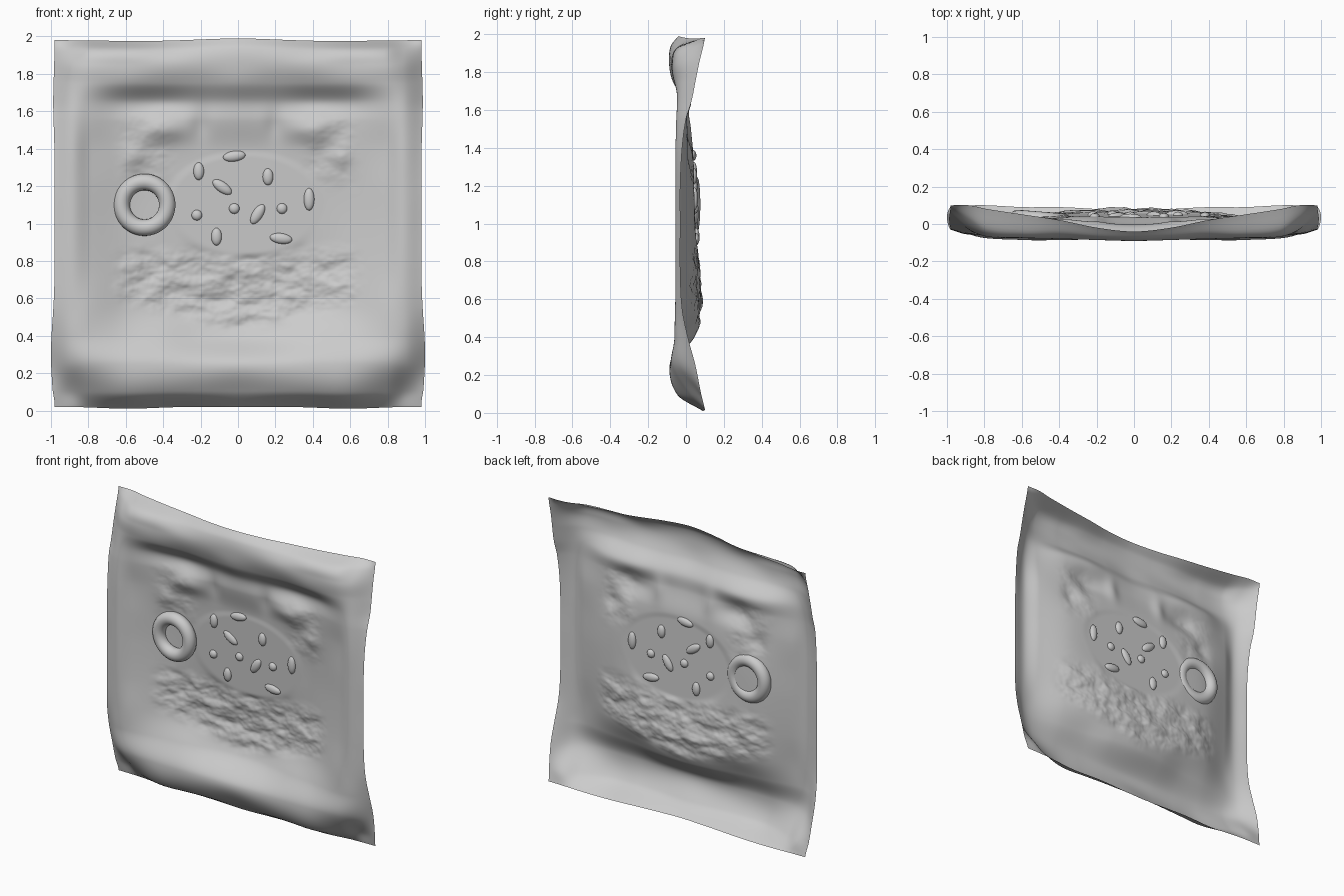
import bpy, bmesh, math
from mathutils import Vector, Matrix, noise

if "Cube" in bpy.data.objects:
    bpy.data.objects.remove(bpy.data.objects["Cube"])

# Relief depths (y) of the sheet for |x| columns and z rows; sides are mirrored
XS = [0, .2, .4, .6, .8, .9, 1]
ZS = [.02, .1, .25, .4, .55, .75, 1.0, 1.2, 1.4, 1.55, 1.65, 1.75, 1.85, 1.93, 1.98]
Y = [
    [.07, .08, .09, .09, .1, .1, .1],
    [-.02, -.03, -.04, -.04, .02, .07, .08],
    [-.08, -.08, -.085, -.085, -.07, -.03, .05],
    [.045, .03, -.01, -.03, -.06, -.05, .01],
    [.075, .075, .055, .015, -.05, -.055, -.02],
    [.068, .068, .06, .03, -.03, -.055, -.03],
    [.05, .05, .05, .035, -.02, -.055, -.03],
    [.045, .045, .045, .03, -.02, -.055, -.03],
    [.035, .035, .03, .015, -.02, -.055, -.02],
    [.0, .005, .005, .005, -.035, -.05, 0],
    [-.01, .005, .025, .01, -.04, -.04, .03],
    [-.07, -.055, -.05, -.06, -.06, -.03, .05],
    [-.09, -.085, -.08, -.075, -.065, -.02, .07],
    [-.08, -.07, -.05, -.05, -.03, .03, .09],
    [-.04, -.02, .02, .05, .08, .1, .1],
]


def curve(ts, vs, t):
    """Smooth cubic through unevenly spaced values."""
    n = len(ts)
    i = max(j for j in range(n - 1) if ts[j] <= t or j == 0)

    def slope(k):
        a, b = max(k - 1, 0), min(k + 1, n - 1)
        if k == 0 and ts is XS:
            return 0
        return (vs[b] - vs[a]) / (ts[b] - ts[a])
    h = ts[i + 1] - ts[i]
    u = min(max((t - ts[i]) / h, 0), 1)
    return ((2*u**3 - 3*u*u + 1) * vs[i] + (u**3 - 2*u*u + u) * h * slope(i)
            + (3*u*u - 2*u**3) * vs[i + 1] + (u**3 - u*u) * h * slope(i + 1))


def step(a, b, t):
    u = min(max((t - a) / (b - a), 0), 1)
    return u * u * (3 - 2 * u)


def bump(x, z, cx, cz, rx, rz):
    return math.exp(-((x - cx) / rx) ** 2 - ((z - cz) / rz) ** 2)


def depth(x, z):
    ax = abs(x)
    y = curve(ZS, [curve(XS, row, ax) for row in Y], z)
    # rounded lumps under the upper roll
    y -= .03 * bump(ax, z, .42, 1.5, .12, .06)
    y -= .02 * bump(ax, z, .56, 1.36, .06, .06)
    y += .015 * bump(ax, z, .2, 1.53, .05, .08)
    # creased band in the lower V and lighter creasing in the upper corners
    low = .38 + .25 * ax
    rough = step(low, low + .1, z) * (1 - step(.75, .92, z)) * (1 - step(.55, .72, ax))
    light = step(1.15, 1.3, z) * (1 - step(1.5, 1.65, z)) * step(.3, .45, ax) * (1 - step(.55, .7, ax))
    n = noise.fractal(Vector((x * 7, 3.1, z * 11)), 1.0, 2.1, 4)
    y += n * (.017 * rough + .007 * light)
    # flat central oval
    d = math.hypot((x - .04) / .46, (z - 1.1) / .3)
    f = 1 - step(.85, 1.0, d)
    return y * (1 - f) + f * (.045 - .04 * (z - 1.1))


# Sheet
N = 220
bm = bmesh.new()
bmesh.ops.create_grid(bm, x_segments=N, y_segments=N, size=1)
for v in bm.verts:
    x, t = v.co.x, v.co.y
    z = 1 + t * .98
    y = depth(x, z)
    sx = .98 + .02 * bump(0, z, 0, .3, 1, .25) + .008 * bump(0, z, 0, 1.65, 1, .2)
    if t < -.9:
        sx = sx + (.98 - sx) * step(-.9, -1, t)
    z += .01 * step(.8, 1, t) * math.cos(x * 5) * (1 - abs(x))
    z -= .01 * step(.8, 1, -t) * bump(abs(x), 0, .6, 0, .2, 1)
    v.co = (x * sx, y, z)
# grid normals should face the front
for f in bm.faces:
    f.smooth = True
bm.normal_update()
if sum(f.normal.y for f in bm.faces) > 0:
    bmesh.ops.reverse_faces(bm, faces=bm.faces)
mesh = bpy.data.meshes.new("relief_sheet")
bm.to_mesh(mesh)
bm.free()
bpy.context.collection.objects.link(bpy.data.objects.new("relief_sheet", mesh))

# Small seeds: x, z, angle, half length
SEEDS = [(-.02, 1.36, 8, .06), (-.21, 1.28, 90, .047), (-.085, 1.195, -35, .06),
         (.16, 1.25, 90, .045), (.38, 1.13, 90, .06), (-.02, 1.08, 0, .028),
         (.235, 1.08, 0, .028), (-.22, 1.045, 0, .028), (.105, 1.05, 58, .06),
         (-.115, .93, 90, .047), (.23, .92, -8, .06)]
for i, (x, z, ang, half) in enumerate(SEEDS):
    bm = bmesh.new()
    bmesh.ops.create_uvsphere(bm, u_segments=24, v_segments=14, radius=1)
    bm.transform(Matrix.Translation((x, depth(x, z), z))
                 @ Matrix.Rotation(-math.radians(ang), 4, 'Y')
                 @ Matrix.Diagonal((half, .02, .028, 1)))
    for f in bm.faces:
        f.smooth = True
    m = bpy.data.meshes.new("seed")
    bm.to_mesh(m)
    bm.free()
    bpy.context.collection.objects.link(bpy.data.objects.new(f"seed_{i + 1}", m))

# Ring pressed through the sheet
bpy.ops.mesh.primitive_torus_add(major_radius=.122, minor_radius=.044, major_segments=64,
                                 minor_segments=20, location=(-.5, .022, 1.1),
                                 rotation=(math.pi / 2, 0, -.08))
ring = bpy.context.object
ring.name = "ring"
bpy.ops.object.shade_smooth()
